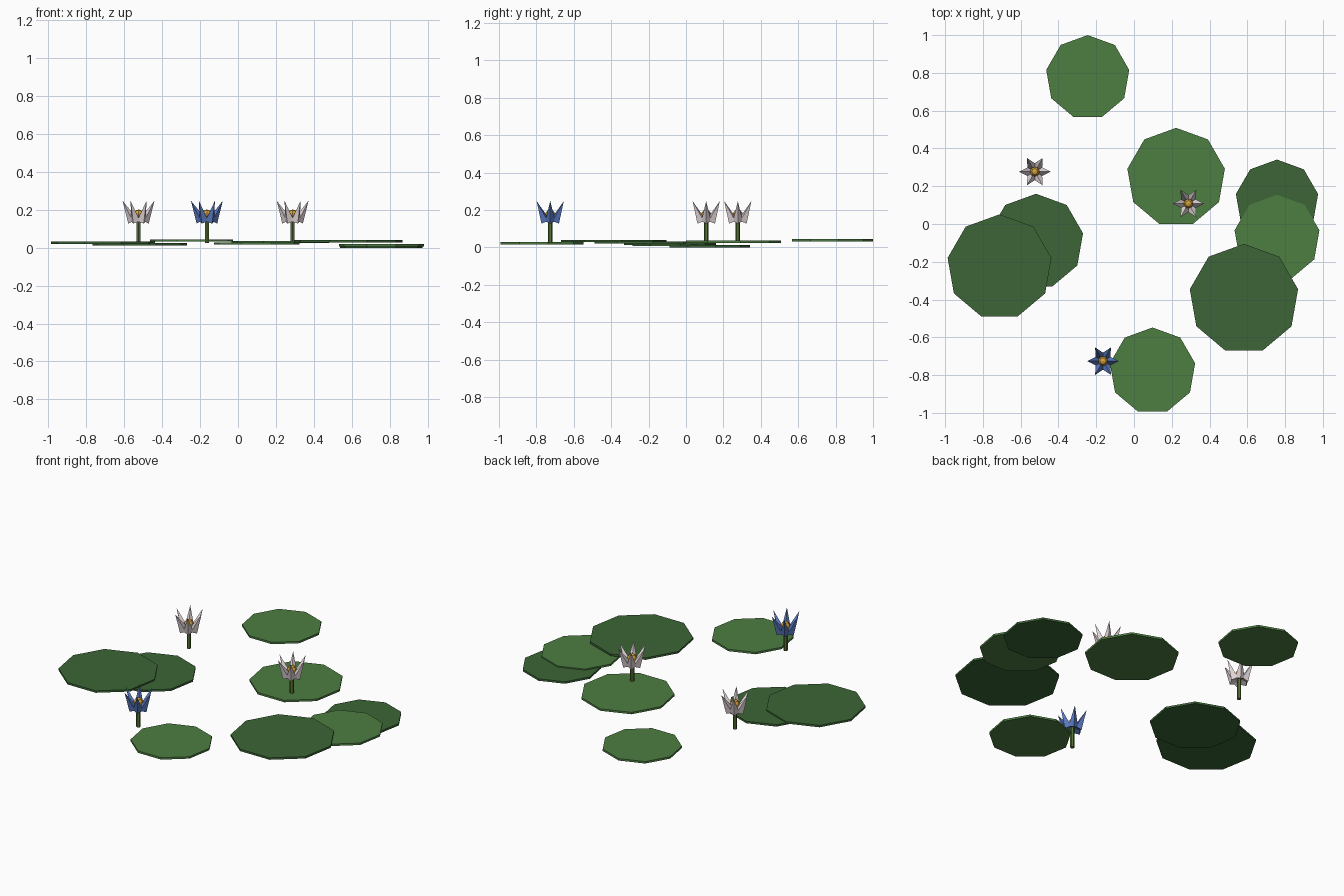
import bpy, bmesh, math
from mathutils import Matrix

if "Cube" in bpy.data.objects:
    bpy.data.objects.remove(bpy.data.objects["Cube"])


def material(name, rgb):
    m = bpy.data.materials.new(name)
    m.diffuse_color = (*rgb, 1)
    m.use_nodes = True
    m.node_tree.nodes["Principled BSDF"].inputs["Base Color"].default_value = m.diffuse_color
    return m


LIGHT = material("light_green", (0.075, 0.21, 0.055))
DARK = material("dark_green", (0.045, 0.13, 0.038))
STEM = material("stem_green", (0.09, 0.17, 0.03))
WHITE = material("pale_pink", (0.75, 0.66, 0.68))
BLUE = material("blue", (0.10, 0.19, 0.52))
GOLD = material("gold", (0.70, 0.38, 0.05))


def cylinder(name, sides, radius, depth, x, y, z_bottom, mat):
    bpy.ops.mesh.primitive_cylinder_add(vertices=sides, radius=radius, depth=depth,
                                        location=(x, y, z_bottom + depth / 2))
    ob = bpy.context.object
    ob.name = name
    ob.data.materials.append(mat)


# Floating nine-sided pads: x, y, radius, bottom height, colour
pads = [
    (0.757, 0.120, 0.221, 0.000, DARK),
    (0.757, -0.073, 0.228, 0.007, LIGHT),
    (-0.519, -0.093, 0.253, 0.013, DARK),
    (0.098, -0.777, 0.229, 0.017, LIGHT),
    (-0.712, -0.228, 0.279, 0.021, DARK),
    (0.223, 0.247, 0.262, 0.024, LIGHT),
    (0.582, -0.396, 0.291, 0.028, DARK),
    (-0.245, 0.777, 0.223, 0.033, LIGHT),
]
for i, (x, y, r, z, mat) in enumerate(pads):
    cylinder(f"lily_pad_{i + 1}", 9, r, 0.012, x, y, z, mat)


# Ring of six outward-leaning four-sided petals
def blossom(name, x, y, mat):
    base_r, base_z, tip_r, tip_z = 0.030, 0.14, 0.084, 0.248
    lean = math.atan2(tip_r - base_r, tip_z - base_z)
    length = math.hypot(tip_r - base_r, tip_z - base_z)
    bm = bmesh.new()
    for k in range(6):
        place = (Matrix.Rotation(k * math.pi / 3, 4, 'Z')
                 @ Matrix.Translation(((base_r + tip_r) / 2, 0, (base_z + tip_z) / 2))
                 @ Matrix.Rotation(lean, 4, 'Y'))
        bmesh.ops.create_cone(bm, cap_ends=True, segments=4, radius1=0.027,
                              radius2=0, depth=length, matrix=place)
    bmesh.ops.remove_doubles(bm, verts=bm.verts, dist=1e-5)
    mesh = bpy.data.meshes.new(name)
    bm.to_mesh(mesh)
    bm.free()
    mesh.materials.append(mat)
    ob = bpy.data.objects.new(name, mesh)
    ob.location = (x, y, 0)
    bpy.context.collection.objects.link(ob)


# Flowers: stem, petals and golden centre
flowers = [(-0.525, 0.277, WHITE), (0.288, 0.108, WHITE), (-0.164, -0.726, BLUE)]
for i, (x, y, mat) in enumerate(flowers):
    cylinder(f"stem_{i + 1}", 6, 0.012, 0.125, x, y, 0.025, STEM)
    blossom(f"petals_{i + 1}", x, y, mat)
    bpy.ops.mesh.primitive_uv_sphere_add(segments=8, ring_count=5, radius=0.027,
                                         location=(x, y, 0.175))
    bpy.context.object.name = f"flower_centre_{i + 1}"
    bpy.context.object.data.materials.append(GOLD)
